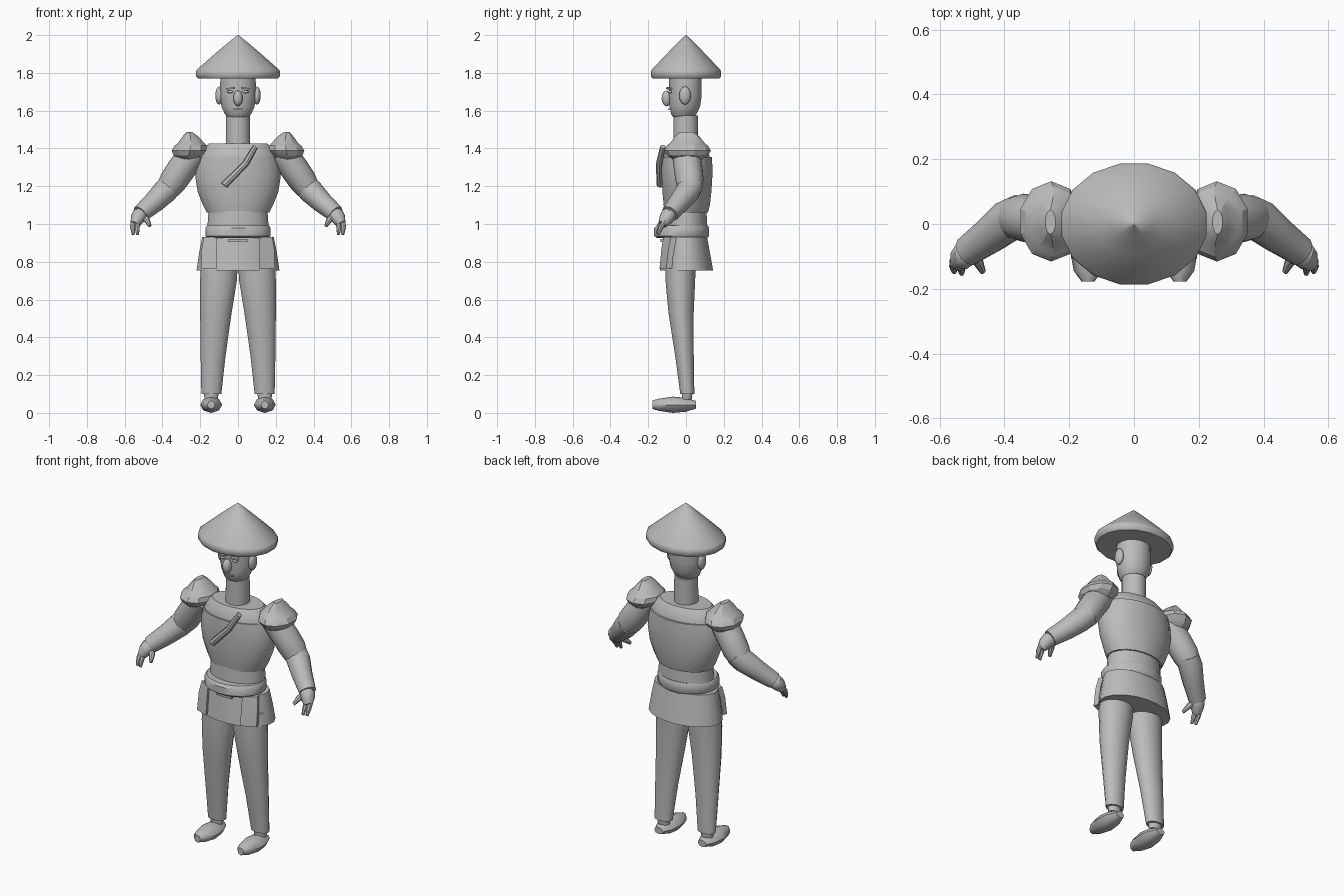
import bpy, bmesh, math
from mathutils import Vector, Matrix

GREY = bpy.data.materials.new("plain grey")
GREY.diffuse_color = (0.5, 0.5, 0.5, 1)


def finish(name, bm, mirror=False, angle=40):
    """Turn a bmesh into a shaded, coloured, optionally mirrored object."""
    bmesh.ops.recalc_face_normals(bm, faces=bm.faces)
    me = bpy.data.meshes.new(name)
    bm.to_mesh(me)
    bm.free()
    me.materials.append(GREY)
    ob = bpy.data.objects.new(name, me)
    bpy.context.collection.objects.link(ob)
    bpy.ops.object.select_all(action='DESELECT')
    ob.select_set(True)
    bpy.context.view_layer.objects.active = ob
    bpy.ops.object.shade_smooth_by_angle(angle=math.radians(angle))
    if mirror:
        ob.modifiers.new("mirror", 'MIRROR')
    return ob


def skin(bm, loops):
    """Bridge rings of points and cap both ends."""
    rings = [[bm.verts.new(p) for p in loop] for loop in loops]
    n = len(rings[0])
    for a, b in zip(rings, rings[1:]):
        for i in range(n):
            j = (i + 1) % n
            bm.faces.new((a[i], a[j], b[j], b[i]))
    bm.faces.new(rings[0])
    bm.faces.new(rings[-1])


def loft(name, rings, n=20, mirror=False, angle=40):
    """Stack of horizontal ellipses: (z, cx, cy, rx, ry)."""
    bm = bmesh.new()
    turn = [2 * math.pi * (i + 0.5) / n for i in range(n)]
    skin(bm, [[(cx + rx * math.cos(t), cy + ry * math.sin(t), z) for t in turn]
              for z, cx, cy, rx, ry in rings])
    return finish(name, bm, mirror, angle)


def tube(name, path, n=12, mirror=True, angle=40):
    """Round limb through (x, y, z, radius) points."""
    bm = bmesh.new()
    pts = [Vector(p[:3]) for p in path]
    axis = (pts[-1] - pts[0]).normalized()
    u = axis.cross(Vector((0, 1, 0))).normalized()
    v = axis.cross(u)
    turn = [2 * math.pi * i / n for i in range(n)]
    skin(bm, [[p + q[3] * (u * math.cos(t) + v * math.sin(t)) for t in turn]
              for p, q in zip(pts, path)])
    return finish(name, bm, mirror, angle)


def ball(name, at, size, mirror=False, seg=12):
    bm = bmesh.new()
    m = Matrix.Translation(at) @ Matrix.Diagonal((*size, 1))
    bmesh.ops.create_uvsphere(bm, u_segments=seg, v_segments=8, radius=1, matrix=m)
    return finish(name, bm, mirror, 60)


def box(name, at, size, mirror=False, rot=(0, 0, 0)):
    bm = bmesh.new()
    m = Matrix.Translation(at)
    for a, ax in zip(rot, "XYZ"):
        m = m @ Matrix.Rotation(math.radians(a), 4, ax)
    bmesh.ops.create_cube(bm, size=1, matrix=m @ Matrix.Diagonal((*size, 1)))
    return finish(name, bm, mirror)


# Wide conical hat with a short upright rim
loft("hat", [(1.77, 0, 0, 0.215, 0.18), (1.782, 0, 0, 0.226, 0.19),
             (1.805, 0, 0, 0.228, 0.19), (1.817, 0, 0, 0.222, 0.185),
             (1.91, 0, 0, 0.114, 0.095), (1.96, 0, 0, 0.054, 0.045),
             (2.0, 0, 0, 0.003, 0.003)], n=16)

# Head, ears and face
loft("head", [(1.565, 0, -0.015, 0.055, 0.052), (1.58, 0, -0.012, 0.07, 0.068),
              (1.62, 0, -0.006, 0.089, 0.082), (1.68, 0, -0.003, 0.098, 0.088),
              (1.78, 0, -0.003, 0.095, 0.088)], n=16)
ball("ear", (0.1, -0.005, 1.68), (0.02, 0.031, 0.048), True)
ball("nose", (0, -0.102, 1.665), (0.025, 0.027, 0.042))
box("eyebrow", (0.04, -0.09, 1.718), (0.042, 0.022, 0.008), True, (0, 6, 18))
ball("eye", (0.04, -0.083, 1.7), (0.018, 0.014, 0.008), True, 8)
box("mouth", (0, -0.087, 1.608), (0.05, 0.014, 0.008))

# Neck, shoulder yoke and chest
loft("neck", [(1.40, 0, -0.002, 0.066, 0.066), (1.575, 0, -0.002, 0.064, 0.066)])
loft("shoulder_yoke", [(1.345, 0, 0.003, 0.208, 0.125), (1.36, 0, 0.003, 0.206, 0.124),
                       (1.40, 0, 0.001, 0.182, 0.108), (1.425, 0, 0, 0.158, 0.092)])
loft("chest", [(1.06, 0, 0.003, 0.167, 0.115), (1.10, 0, 0.004, 0.188, 0.124),
               (1.17, 0, 0.005, 0.216, 0.131), (1.25, 0, 0.005, 0.229, 0.136),
               (1.31, 0, 0.005, 0.222, 0.136), (1.355, 0, 0.005, 0.211, 0.134)])
tube("chest_strap", [(-0.073, -0.137, 1.205, 0.019), (0.04, -0.142, 1.32, 0.017),
                     (0.092, -0.122, 1.41, 0.015)], n=8, mirror=False)

# Waist, belt and skirt
loft("waist", [(0.97, 0, -0.002, 0.165, 0.116), (1.07, 0, -0.002, 0.158, 0.112)])
loft("belt", [(0.925, 0, -0.02, 0.165, 0.135), (0.937, 0, -0.023, 0.175, 0.147),
              (0.978, 0, -0.023, 0.175, 0.147), (0.992, 0, -0.02, 0.166, 0.138)])
loft("skirt", [(0.755, 0, 0.003, 0.222, 0.142), (0.85, 0, 0, 0.208, 0.128),
               (0.93, 0, -0.003, 0.192, 0.116)])
box("belt_buckle", (0, -0.125, 0.912), (0.10, 0.02, 0.016))

# Flared flap over each front corner of the skirt
bm = bmesh.new()
skin(bm, [[(0.112, y0, z), (x1, y1, z), (x1 - 0.01, y1 + 0.03, z), (0.122, y0 + 0.035, z)]
          for z, y0, x1, y1 in [(0.765, -0.14, 0.195, -0.105),
                                (0.87, -0.13, 0.192, -0.092),
                                (0.93, -0.12, 0.182, -0.08)]])
finish("skirt_flap", bm, True, 30)

# Trouser legs, ankles and pointed shoes
loft("trouser_leg", [(0.10, 0.141, 0.007, 0.054, 0.038), (0.30, 0.132, -0.008, 0.067, 0.05),
                     (0.53, 0.117, -0.026, 0.085, 0.068), (0.70, 0.103, -0.03, 0.099, 0.08),
                     (0.83, 0.098, -0.028, 0.101, 0.083)], n=16, mirror=True)
loft("ankle", [(0.07, 0.142, 0.005, 0.036, 0.026), (0.11, 0.142, 0.006, 0.042, 0.03)],
     n=12, mirror=True)
bm = bmesh.new()
turn = [math.pi * i / 4 for i in range(8)]
skin(bm, [[(0.142 + w * math.cos(t), y, 0.043 + h * math.sin(t)) for t in turn]
          for y, w, h in [(-0.178, 0.02, 0.022), (-0.145, 0.044, 0.032), (-0.07, 0.058, 0.043),
                          (0.0, 0.052, 0.037), (0.053, 0.028, 0.02)]])
finish("shoe", bm, True, 50)

# Faceted shoulder guards
loft("shoulder_guard", [(1.34, 0.262, 0.008, 0.05, 0.075), (1.362, 0.26, 0.008, 0.085, 0.108),
                        (1.388, 0.256, 0.008, 0.1, 0.124), (1.415, 0.25, 0.008, 0.09, 0.108),
                        (1.425, 0.248, 0.008, 0.077, 0.094), (1.465, 0.252, 0.006, 0.042, 0.064),
                        (1.487, 0.258, 0.006, 0.016, 0.038)], n=10, mirror=True, angle=25)

# Arms and hands
tube("upper_arm", [(0.235, 0.0, 1.38, 0.075), (0.30, 0.012, 1.29, 0.076),
                   (0.345, 0.02, 1.225, 0.074), (0.375, 0.02, 1.18, 0.062)])
tube("forearm", [(0.345, 0.035, 1.215, 0.062), (0.385, 0.012, 1.175, 0.066),
                 (0.445, -0.035, 1.115, 0.057), (0.515, -0.085, 1.055, 0.047)])
tube("palm", [(0.502, -0.077, 1.065, 0.03), (0.518, -0.09, 1.05, 0.042),
              (0.535, -0.108, 1.025, 0.037), (0.547, -0.125, 0.998, 0.024)], n=10)
tube("thumb", [(0.505, -0.09, 1.045, 0.016), (0.482, -0.115, 1.02, 0.017),
               (0.466, -0.148, 0.99, 0.009)], n=8)
for i, (x, y) in enumerate([(0.532, -0.125), (0.555, -0.12)]):
    tube(f"finger_{i + 1}", [(x, y + 0.01, 1.02, 0.014), (x + 0.002, y - 0.012, 0.985, 0.014),
                             (x, y - 0.028, 0.945, 0.008)], n=8)
